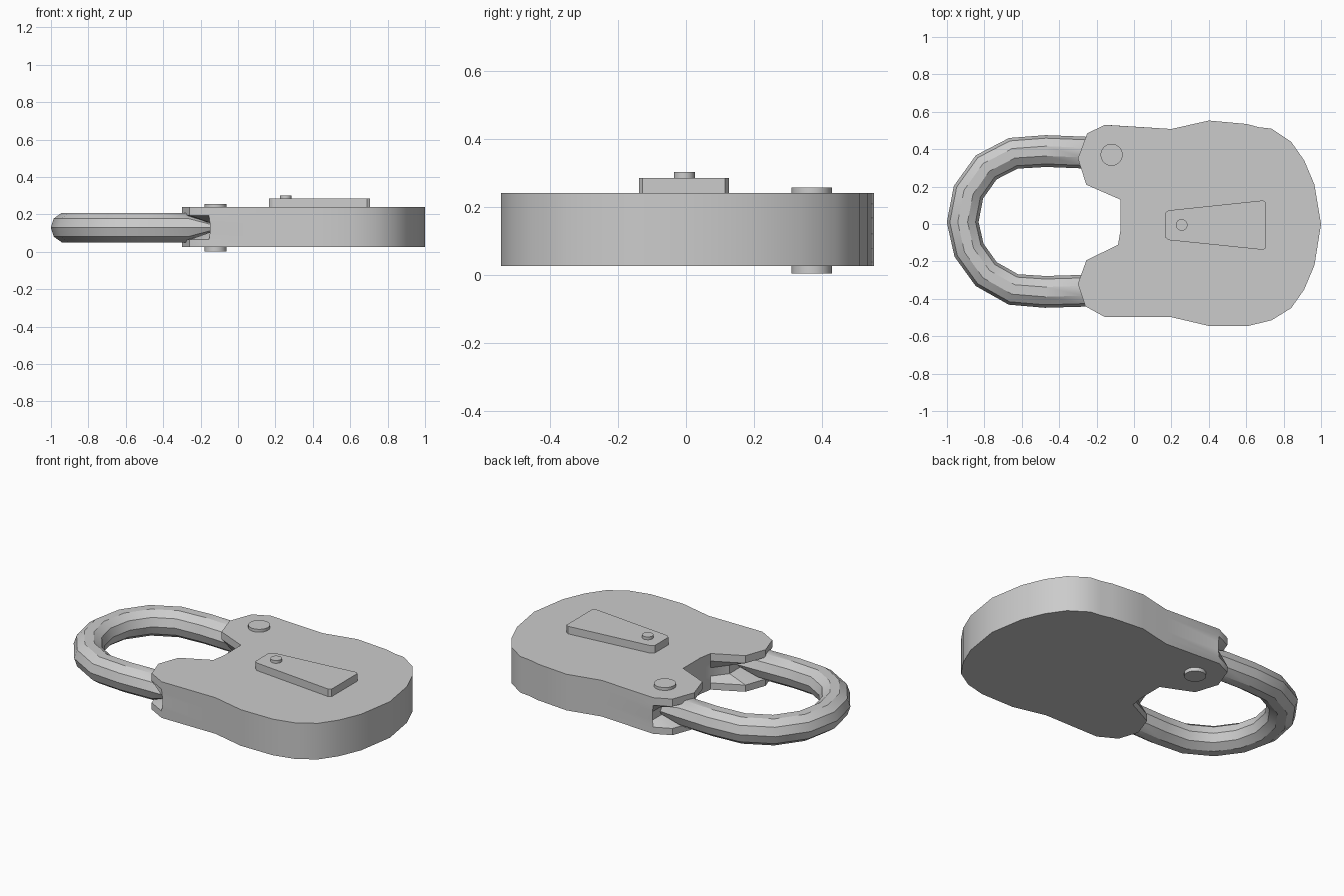
import bpy, bmesh, math
from mathutils import Vector

if "Cube" in bpy.data.objects:
    bpy.data.objects.remove(bpy.data.objects["Cube"])


def loft(name, rings, angle=30):
    """Skin a list of equal-length vertex rings and cap both ends."""
    bm = bmesh.new()
    rows = [[bm.verts.new(p) for p in ring] for ring in rings]
    n = len(rows[0])
    for a, b in zip(rows, rows[1:]):
        for i in range(n):
            j = (i + 1) % n
            bm.faces.new((a[i], a[j], b[j], b[i]))
    bm.faces.new(rows[0][::-1])
    bm.faces.new(rows[-1])
    bmesh.ops.recalc_face_normals(bm, faces=bm.faces)
    me = bpy.data.meshes.new(name)
    bm.to_mesh(me)
    bm.free()
    ob = bpy.data.objects.new(name, me)
    bpy.context.collection.objects.link(ob)
    bpy.ops.object.select_all(action='DESELECT')
    ob.select_set(True)
    bpy.context.view_layer.objects.active = ob
    bpy.ops.object.shade_smooth_by_angle(angle=math.radians(angle))
    return ob


def level(outline, z):
    return [(x, y, z) for x, y in outline]


def disc(name, x, y, r, z0, z1, n=24):
    c = [(x + r * math.cos(math.tau * i / n), y + r * math.sin(math.tau * i / n))
         for i in range(n)]
    return loft(name, [level(c, z0), level(c, z1)])


# Lock body: outline with prong ends pinched inward at mid height for the shackle
outline = [(-.25, .485), (-.155, .53), (.2, .508), (.4, .553), (.6, .535), (.67, .517),
           (.735, .51), (.84, .44), (.91, .34), (.965, .21), (1, 0), (.965, -.22),
           (.91, -.35), (.84, -.45), (.735, -.515), (.61, -.545), (.4, -.545),
           (.2, -.498), (-.155, -.498), (-.26, -.44), (-.3, -.32), (-.255, -.195),
           (-.085, -.11), (-.072, -.03), (-.072, .13), (-.255, .21), (-.3, .35)]
pinched = [(max(x, -.15), y * .95 if x < -.2 and abs(y) > .4 else y) for x, y in outline]
loft("lock_body", [level(outline, .025), level(outline, .065), level(pinched, .105),
                   level(pinched, .155), level(outline, .195), level(outline, .24)])

# Shackle: ten-sided section swept along a U, ends flattened inside the body
path = [(-.12, .37), (-.27, .382), (-.47, .39), (-.645, .378), (-.79, .303), (-.885, .17),
        (-.916, .01), (-.882, -.14), (-.79, -.268), (-.645, -.35), (-.475, -.363),
        (-.27, -.357), (-.15, -.355)]
rings = []
for k, p in enumerate(path):
    a = Vector(path[max(k - 1, 0)])
    b = Vector(path[min(k + 1, len(path) - 1)])
    t = (b - a).normalized()
    side = Vector((-t.y, t.x))
    end = k in (0, len(path) - 1)
    h = .03 if end else .083
    ring = []
    for i in range(10):
        u = math.tau * i / 10
        q = Vector(p) + side * (.085 * math.cos(u))
        ring.append((q.x, q.y, .13 + h * math.sin(u)))
    rings.append(ring)
loft("shackle", rings)

# Hinge pin through the upper prong
disc("hinge_pin", -.12, .37, .059, .003, .257)

# Swinging keyhole cover and its pivot
cover = [(.165, -.07), (.185, -.086), (.69, -.138), (.706, -.128), (.706, .115),
         (.69, .126), (.185, .073), (.165, .058)]
loft("keyhole_cover", [level(cover, .235), level(cover, .285)])
disc("cover_pivot", .255, -.005, .031, .28, .302)
